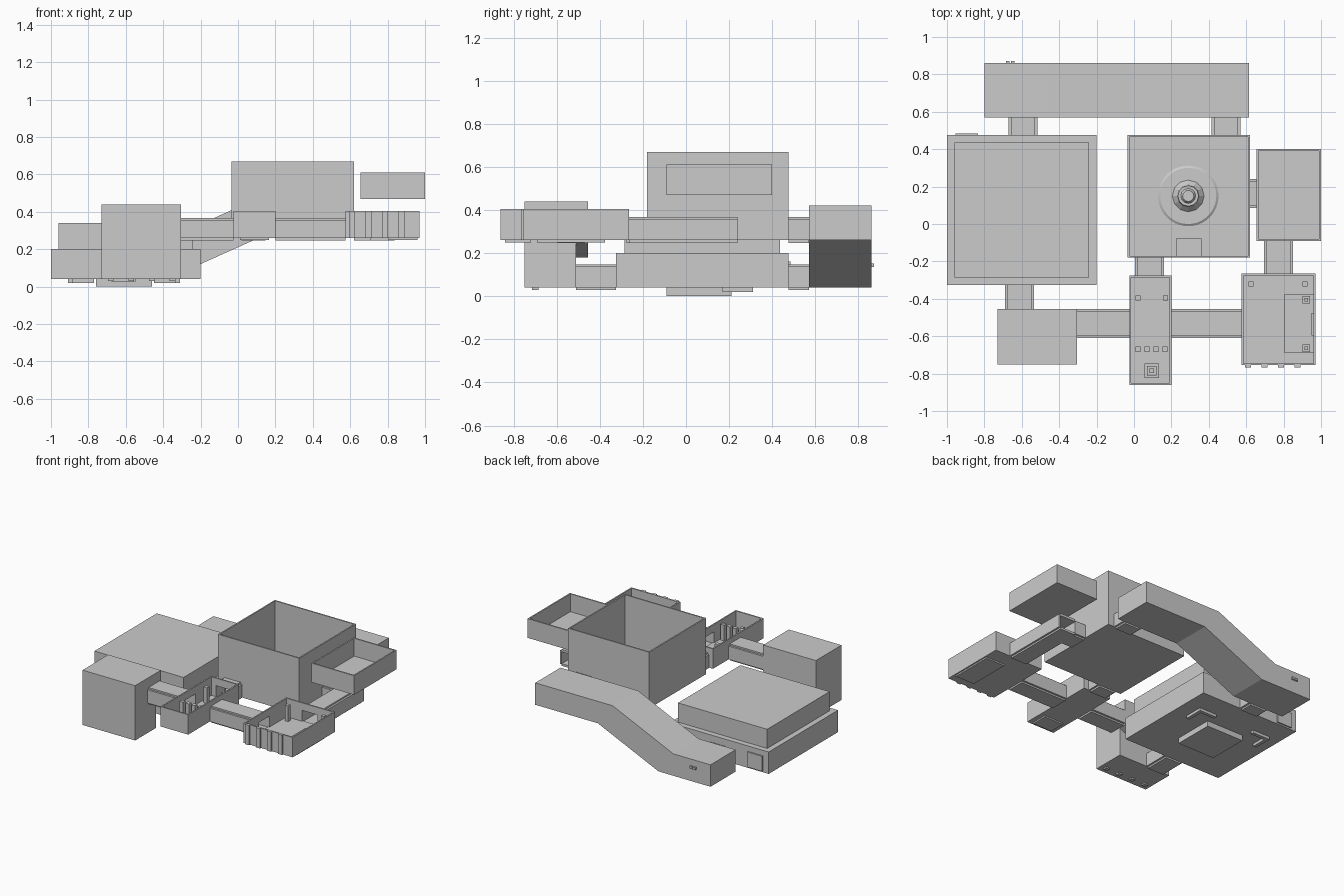
import bpy, bmesh, math

if "Cube" in bpy.data.objects:
    bpy.data.objects.remove(bpy.data.objects["Cube"])

def mesh(name, bm):
    bmesh.ops.recalc_face_normals(bm, faces=bm.faces)
    me = bpy.data.meshes.new(name)
    bm.to_mesh(me)
    bm.free()
    ob = bpy.data.objects.new(name, me)
    bpy.context.collection.objects.link(ob)
    return ob

def add_box(bm, x0, x1, y0, y1, z0, z1):
    vs = bmesh.ops.create_cube(bm, size=1)['verts']
    for v in vs:
        v.co.x = x1 if v.co.x > 0 else x0
        v.co.y = y1 if v.co.y > 0 else y0
        v.co.z = z1 if v.co.z > 0 else z0

def boxes(name, *items):
    bm = bmesh.new()
    for b in items:
        add_box(bm, *b)
    return mesh(name, bm)

def prism(name, profile, y0, y1):
    """Extrude an xz profile along y."""
    bm = bmesh.new()
    f = bm.faces.new([bm.verts.new((x, y0, z)) for x, z in profile])
    r = bmesh.ops.extrude_face_region(bm, geom=[f])
    for v in r['geom']:
        if isinstance(v, bmesh.types.BMVert):
            v.co.y = y1
    return mesh(name, bm)

def open_room(name, x0, x1, y0, y1, z0, z1, doors={}, t=0.01):
    """Floor and four thin walls; doors maps a side to (start, end, head height)."""
    bm = bmesh.new()
    add_box(bm, x0, x1, y0, y1, z0, z0 + t)
    for side in 'WESN':
        a, b = (y0, y1) if side in 'WE' else (x0 + t, x1 - t)
        pieces = [(a, b, z0 + t, z1)]
        if side in doors:
            d0, d1, h = doors[side]
            pieces = [(a, d0, z0 + t, z1), (d1, b, z0 + t, z1), (d0, d1, h, z1)]
        for p, q, lo, hi in pieces:
            if side == 'W': add_box(bm, x0, x0 + t, p, q, lo, hi)
            if side == 'E': add_box(bm, x1 - t, x1, p, q, lo, hi)
            if side == 'S': add_box(bm, p, q, y0, y0 + t, lo, hi)
            if side == 'N': add_box(bm, p, q, y1 - t, y1, lo, hi)
    return mesh(name, bm)

def corridor(name, axis, a, b, c0, c1, z):
    """Hollow passage along x or y with a narrower floor and roof."""
    s = 0.014
    parts = [(c0 + s, c1 - s, z - .012, z + .004), (c0, c0 + s, z, z + .095),
             (c1 - s, c1, z, z + .095), (c0, c1, z + .09, z + .097),
             (c0 + s, c1 - s, z + .097, z + .108)]
    boxes(name, *[(a, b, p, q, l, h) if axis == 'x' else (p, q, a, b, l, h)
                  for p, q, l, h in parts])

def post(x, y, r, z0, z1):
    return (x - r, x + r, y - r, y + r, z0, z1)

def lathe(name, profile, cx, cy, n):
    bm = bmesh.new()
    rings = [[bm.verts.new((cx + r * math.cos(2 * math.pi * i / n),
                            cy + r * math.sin(2 * math.pi * i / n), z))
              for i in range(n)] for r, z in profile]
    for A, B in zip(rings, rings[1:]):
        for i in range(n):
            bm.faces.new((A[i], A[(i + 1) % n], B[(i + 1) % n], B[i]))
    bm.faces.new(rings[0])
    bm.faces.new(rings[-1])
    return mesh(name, bm)

LOW, HIGH = 0.04, 0.26

# Great chamber on the left: wide base, inset upper storey, sunken pit
boxes('great_chamber_base', (-1, -.2, -.325, .475, LOW, .2))
boxes('great_chamber_upper', (-.96, -.24, -.285, .435, .2, .34))
boxes('great_chamber_pit', (-.76, -.46, -.09, .21, 0, LOW))
for nm, cx, sx in (('pit_step_right', -.31, -1), ('pit_step_left', -.91, 1)):
    boxes(nm, (min(cx, cx + sx * .14), max(cx, cx + sx * .14), .285, .31, .02, LOW),
          (min(cx, cx + sx * .025), max(cx, cx + sx * .025), .17, .285, .02, LOW))
boxes('back_wall_panel', (-.955, -.835, .475, .485, .05, .16))

# Stair tower at front left with a sloping overhang at its rear
boxes('stair_tower', (-.73, -.305, -.75, -.51, LOW, .44))
prism('stair_overhang', [(-.73, .18), (-.45, .18), (-.305, .245), (-.305, .44), (-.73, .44)],
      -.51, -.455)
boxes('stair_tower_pads', *[post(x, -.7, .015, .03, LOW) for x in (-.68, -.57, -.46, -.35)])

# Long ramp hall across the back
prism('ramp_hall', [(-.8, .04), (-.38, .04), (.11, .26), (.615, .26), (.615, .42),
                    (-.01, .42), (-.5, .2), (-.8, .2)], .57, .86)
boxes('ramp_hall_knobs', post(-.675, .862, .01, .135, .152), post(-.648, .862, .01, .135, .152))

# Tall central hall, open on top, with a round dais and brazier
open_room('central_hall', -.035, .62, -.18, .475, HIGH, .67,
          {'S': (.02, .15, .35), 'E': (.1, .225, .35), 'N': (.43, .555, .35)})
lathe('round_dais', [(.162, .268), (.162, .276), (.15, .284)], .29, .15, 40)
lathe('brazier', [(.085, .284), (.06, .31), (.055, .335), (.04, .335), (.03, .35)], .29, .15, 12)
boxes('hall_plinth', (.225, .36, -.17, -.078, .262, .295), (.225, .237, -.145, -.11, .295, .303))

# Raised gallery on the right
open_room('raised_gallery', .655, 1, -.09, .4, .47, .61)

# Narrow shrine at front middle with pillars and stepped altar
open_room('shrine', -.025, .2, -.86, -.275, HIGH, .405,
          {'W': (-.595, -.47, .35), 'E': (-.595, -.47, .35), 'N': (.02, .15, .35)})
boxes('shrine_pillars', *[post(x, -.67, .014, HIGH, .385) for x in (.022, .07, .118, .166)],
      *[post(x, -.395, .014, HIGH, .385) for x in (.022, .168)])
boxes('shrine_altar', *[post(.095, -.785, r, HIGH, z)
                        for r, z in ((.05, .28), (.038, .295), (.026, .315), (.012, .335))])
boxes('shrine_dais', (.01, .165, -.84, -.72, .25, .272))

# Front right room with ribbed front, platform and posts
open_room('guard_room', .575, .97, -.755, -.265, HIGH, .405,
          {'W': (-.595, -.47, .35), 'N': (.71, .835, .35)})
boxes('front_ribs', *[(x - .016, x + .016, -.766, -.75, HIGH, .405)
                      for x in (.61, .697, .787, .875)])
boxes('guard_platform', (.805, .96, -.69, -.375, .25, .285))
boxes('guard_posts', *[post(x, -.32, .013, HIGH, .385) for x in (.625, .915)])
for nm, y in (('platform_post_back', -.405), ('platform_post_front', -.665)):
    boxes(nm, post(.92, y, .02, .285, .3), post(.92, y, .009, .3, .34))
boxes('wall_niche', (.948, .962, -.595, -.475, .3, .34))

# Connecting corridors
corridor('corridor_tower_chamber', 'y', -.51, -.325, -.69, -.535, LOW)
corridor('corridor_chamber_ramp', 'y', .475, .57, -.67, -.515, LOW)
corridor('corridor_hall_ramp', 'y', .475, .57, .415, .57, HIGH)
corridor('corridor_shrine_hall', 'y', -.275, -.18, .005, .16, HIGH)
corridor('corridor_tower_shrine', 'x', -.305, -.025, -.61, -.455, HIGH)
corridor('corridor_shrine_guard', 'x', .2, .575, -.61, -.455, HIGH)
corridor('corridor_guard_bend', 'y', -.265, .24, .695, .85, HIGH)
corridor('corridor_bend_hall', 'x', .62, .709, .085, .24, HIGH)
